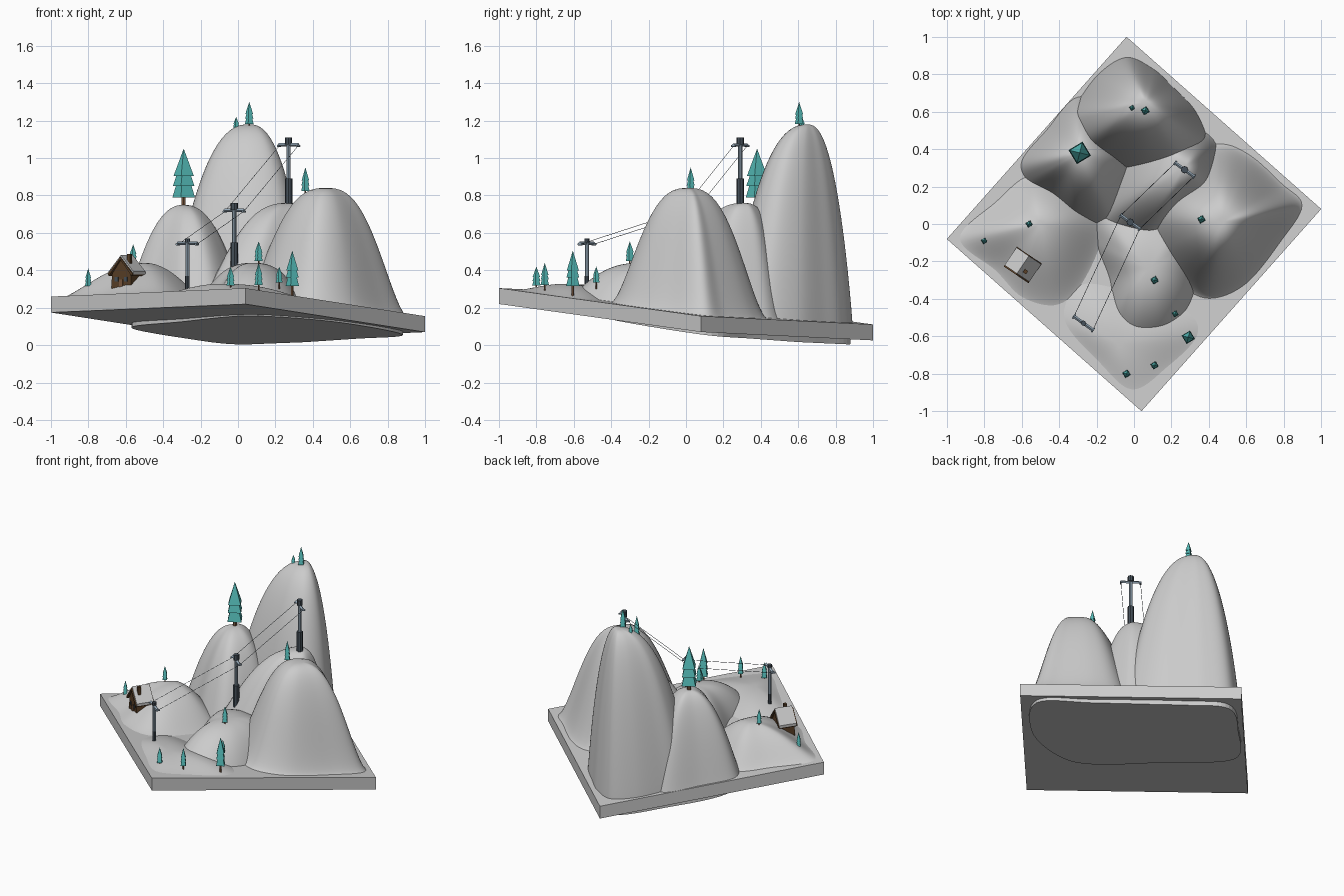
import bpy, bmesh, math
from mathutils import Vector, Matrix

if "Cube" in bpy.data.objects:
    bpy.data.objects.remove(bpy.data.objects["Cube"])


def mat(name, rgb):
    m = bpy.data.materials.new(name)
    m.diffuse_color = (*rgb, 1)
    m.use_nodes = True
    m.node_tree.nodes["Principled BSDF"].inputs["Base Color"].default_value = m.diffuse_color
    return m


TEAL = mat("foliage", (0.09, 0.50, 0.48))
BARK = mat("bark", (0.20, 0.10, 0.05))
WOOD = mat("wood", (0.10, 0.05, 0.02))
DARK = mat("dark_metal", (0.06, 0.08, 0.10))
STEEL = mat("steel", (0.33, 0.43, 0.52))


def ground(x, y):
    """Top plane of the tilted slab."""
    return 0.2075 - 0.0445 * x - 0.099 * y


def finish(bm, name, material=None, smooth=False):
    bmesh.ops.recalc_face_normals(bm, faces=bm.faces)
    for f in bm.faces:
        f.smooth = smooth
    me = bpy.data.meshes.new(name)
    bm.to_mesh(me)
    bm.free()
    ob = bpy.data.objects.new(name, me)
    bpy.context.collection.objects.link(ob)
    if material:
        me.materials.append(material)
    return ob


def loft(bm, rings):
    """Skin closed rings of points, capping both ends."""
    vr = [[bm.verts.new(p) for p in r] for r in rings]
    n = len(vr[0])
    for a, b in zip(vr, vr[1:]):
        for i in range(n):
            bm.faces.new((a[i], a[(i + 1) % n], b[(i + 1) % n], b[i]))
    bm.faces.new(vr[0])
    bm.faces.new(vr[-1])


def rod(bm, p, q, r0, r1=None, sides=8):
    p, q = Vector(p), Vector(q)
    d = q - p
    m = Matrix.Translation((p + q) / 2) @ d.to_track_quat('Z', 'Y').to_matrix().to_4x4()
    bmesh.ops.create_cone(bm, cap_ends=True, segments=sides, radius1=r0,
                          radius2=r0 if r1 is None else r1, depth=d.length, matrix=m)


# Tilted slab
bm = bmesh.new()
corners = [(-1, -0.08), (0.04, -1), (1, 0.08), (-0.04, 1)]
loft(bm, [[(x, y, ground(x, y) - d) for x, y in corners] for d in (0.085, 0)])
finish(bm, "slab")


def outline_curve(pts, sub=8):
    """Closed Catmull-Rom curve through the outline points."""
    v, out = [Vector(p) for p in pts], []
    n = len(v)
    for i in range(n):
        a, b, c, d = (v[(i + k) % n] for k in (-1, 0, 1, 2))
        for j in range(sub):
            t = j / sub
            out.append(0.5 * (2 * b + (c - a) * t + (2 * a - 5 * b + 4 * c - d) * t * t
                              + (3 * b - a - 3 * c + d) * t ** 3))
    return out


# Shared underside of the hills, showing slightly below the slab at the back
bm = bmesh.new()
under = outline_curve([(0.88, 0.1), (0.62, 0.36), (0.2, 0.73), (-0.04, 0.88), (-0.3, 0.66), (-0.57, 0.3),
                       (-0.3, -0.05), (0.0, -0.4), (0.25, -0.45), (0.6, -0.28)])
loft(bm, [[(x, y, ground(x, y) - 0.092 - 0.024 * min(1, max(0, 0.4 + y))) for x, y in under],
          [(x, y, ground(x, y) - 0.04) for x, y in under]])
finish(bm, "hill_underside")


def hill(name, peak, outline, p, q):
    px, py, pz = peak
    c = Vector((px, py))
    edge = outline_curve(outline)
    bm = bmesh.new()
    rings = [[(*(c + (e - c) * 0.9), ground(*(c + (e - c) * 0.9)) - 0.05) for e in edge]]
    N = 26
    for k in range(N):
        s = math.sin(math.pi / 2 * (1 - k / N))
        w = (1 - s ** p) ** q
        ring = []
        for e in edge:
            xy = c + (e - c) * s
            ring.append((xy.x, xy.y, ground(*xy) * (1 - w) + pz * w - 0.006 * (1 - w)))
        rings.append(ring)
    loft(bm, rings)
    finish(bm, name, smooth=True)


# Hills
hill("main_peak", (0.06, 0.65, 1.18),
     [(0.33, 0.6), (0.2, 0.74), (0.1, 0.83), (-0.04, 0.89), (-0.18, 0.81), (-0.29, 0.67),
      (-0.36, 0.55), (-0.32, 0.38), (-0.12, 0.28), (0.1, 0.24), (0.3, 0.28), (0.39, 0.42)], 2.4, 0.92)
hill("left_peak", (-0.29, 0.38, 0.75),
     [(-0.6, 0.34), (-0.57, 0.23), (-0.45, 0.14), (-0.3, 0.02), (-0.12, 0.0), (0, 0.15),
      (0.05, 0.35), (-0.1, 0.6), (-0.3, 0.68), (-0.47, 0.5)], 2.3, 1.1)
hill("tower_shoulder", (0.27, 0.31, 0.76),
     [(0.46, 0.36), (0.37, 0.5), (0.05, 0.6), (-0.15, 0.35), (-0.22, 0.0), (0.0, -0.14),
      (0.22, -0.05), (0.46, 0.12)], 2.6, 1.5)
hill("right_peak", (0.47, 0.01, 0.84),
     [(0.91, 0.1), (0.8, 0.22), (0.62, 0.38), (0.45, 0.44), (0.25, 0.36), (0.06, 0.22), (0.0, 0.04),
      (0.08, -0.17), (0.23, -0.33), (0.4, -0.41), (0.6, -0.33), (0.79, -0.1)], 2.7, 1.85)
hill("middle_ridge", (0.08, -0.24, 0.44),
     [(0.34, -0.3), (0.28, -0.46), (0.16, -0.58), (0, -0.6), (-0.1, -0.5), (-0.13, -0.3),
      (-0.2, -0.1), (-0.2, 0.1), (0, 0.2), (0.3, 0.1), (0.36, -0.1)], 2.5, 1.0)
hill("house_hill", (-0.5, 0.0, 0.44),
     [(-0.95, -0.08), (-0.75, -0.26), (-0.6, -0.41), (-0.4, -0.45), (-0.25, -0.3), (-0.15, 0),
      (-0.3, 0.2), (-0.55, 0.27), (-0.75, 0.12)], 2.0, 1.4)
hill("front_mound", (-0.08, -0.64, 0.328),
     [(0.37, -0.59), (0.2, -0.78), (0, -0.92), (-0.2, -0.75), (-0.4, -0.5), (-0.3, -0.3),
      (0, -0.35), (0.3, -0.45)], 2.2, 1.4)


# Trees: three stacked four-sided tiers on a trunk
def tree(i, x, y, z0, z1, r):
    h = z1 - z0
    bm = bmesh.new()
    rod(bm, (x, y, z0 - 0.02), (x, y, z0 + 0.2 * h), r * 0.2, sides=6)
    finish(bm, f"trunk_{i}", BARK)
    bm = bmesh.new()
    for a, b, ra, rb in ((0.16, 0.42, 1.0, 0.6), (0.36, 0.62, 0.95, 0.5), (0.53, 1.0, 0.9, 0)):
        bmesh.ops.create_cone(bm, cap_ends=True, segments=4, radius1=r * ra, radius2=r * rb,
                              depth=h * (b - a), matrix=Matrix.Translation((x, y, z0 + h * (a + b) / 2))
                              @ Matrix.Rotation(math.radians(76), 4, 'Z'))
    finish(bm, f"foliage_{i}", TEAL)


for i, t in enumerate([
        (-0.80, -0.09, 0.30, 0.41, 0.018), (-0.56, 0.0, 0.43, 0.54, 0.02),
        (-0.29, 0.38, 0.74, 1.05, 0.062), (0.06, 0.605, 1.16, 1.30, 0.024),
        (-0.01, 0.62, 1.14, 1.22, 0.017), (0.36, 0.025, 0.80, 0.95, 0.023),
        (0.11, -0.30, 0.43, 0.555, 0.023), (0.22, -0.48, 0.32, 0.42, 0.019),
        (0.29, -0.605, 0.28, 0.505, 0.037), (0.11, -0.755, 0.30, 0.44, 0.023),
        (-0.04, -0.80, 0.30, 0.42, 0.023)]):
    tree(i, *t)

# Lift towers with cross arms
towers = [(-0.27, -0.53, 0.28, 0.37, 0.545), (-0.02, 0.01, 0.38, 0.55, 0.72), (0.27, 0.29, 0.73, 0.89, 1.07)]
arm = Vector((0.053, -0.038, 0))
for i, (x, y, z0, zm, z1) in enumerate(towers):
    top = Vector((x, y, z1))
    r = 0.02 if i else 0.012
    bm = bmesh.new()
    rod(bm, (x, y, z0), (x, y, zm), r)
    rod(bm, top + Vector((0, 0, 0.003)), top + Vector((0, 0, 0.04 if i else 0.025)), 0.019 if i else 0.014)
    finish(bm, f"tower_base_and_cap_{i}", DARK)
    bm = bmesh.new()
    rod(bm, (x, y, zm), top, 0.011)
    rod(bm, top - arm, top + arm, 0.009, sides=4)
    for s in (-1, 1):
        side = Vector((arm.y, -arm.x, 0)).normalized() * 0.014
        end = top + arm * s * 0.95 - Vector((0, 0, 0.006))
        rod(bm, end - side, end + side, 0.006, sides=6)
    finish(bm, f"tower_pole_{i}", STEEL)

# Cables
bm = bmesh.new()
for a, b in zip(towers, towers[1:]):
    for s in (-1, 1):
        off = arm * s * 0.95 - Vector((0, 0, 0.006))
        rod(bm, Vector((a[0], a[1], a[4])) + off, Vector((b[0], b[1], b[4])) + off, 0.0013, sides=4)
finish(bm, "cables", DARK)

# House: local x across, local y along the ridge
frame = Matrix.Translation((-0.595, -0.22, 0.31)) @ Matrix.Rotation(math.radians(-34), 4, 'Z')


def prism(name, prof, y0, y1, material=None):
    bm = bmesh.new()
    loft(bm, [[frame @ Vector((x, y, z)) for x, z in prof] for y in (y0, y1)])
    finish(bm, name, material)


prism("house_walls", [(-0.066, -0.02), (0.066, -0.02), (0.06, 0.07), (0, 0.15), (-0.06, 0.07)],
      -0.05, 0.055, WOOD)
for s, n in ((-1, "left"), (1, "right")):
    prism(f"roof_board_{n}", [(0, 0.148), (0, 0.16), (0.08 * s, 0.072), (0.074 * s, 0.06)], -0.062, 0.064, WOOD)
    prism(f"roof_snow_{n}", [(0, 0.158), (0, 0.172), (0.08 * s, 0.084), (0.08 * s, 0.068)], -0.054, 0.06)
    prism(f"window_{n}", [(s * 0.03 + a, b) for a, b in
          ((-0.01, 0.03), (0.01, 0.03), (0.01, 0.055), (-0.01, 0.055))], -0.054, -0.049, DARK)
prism("door", [(-0.012, -0.01), (0.012, -0.01), (0.012, 0.04), (-0.012, 0.04)], -0.055, -0.049, BARK)
prism("chimney", [(0.022, 0.09), (0.042, 0.09), (0.042, 0.178), (0.022, 0.178)], -0.03, -0.01, WOOD)
